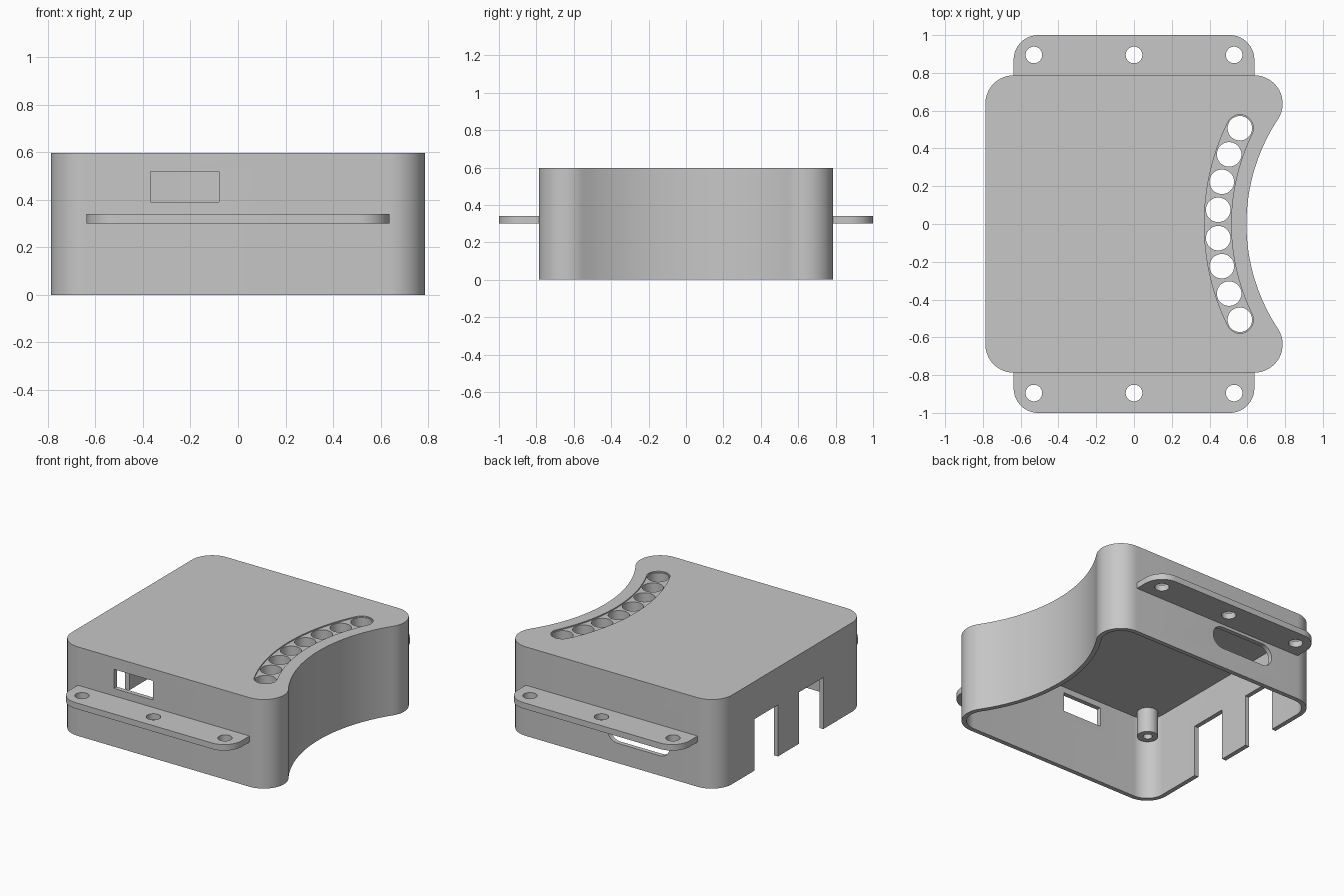
import bpy, bmesh
from math import sin, cos, radians, degrees, atan2, hypot
from mathutils import Vector

if "Cube" in bpy.data.objects:
    bpy.data.objects.remove(bpy.data.objects["Cube"])

grey = bpy.data.materials.new("plain grey")
grey.use_nodes = True
COLOUR = (0.57, 0.57, 0.57, 1)
grey.diffuse_color = COLOUR
grey.node_tree.nodes["Principled BSDF"].inputs["Base Color"].default_value = COLOUR

HALF, HEIGHT, WALL, ROOF = 0.787, 0.597, 0.03, 0.557
CORNER = 0.15
MID = HALF - CORNER            # corner arc centre
SCOOP_X = 1.6                  # centre of the concave side's arc
SCOOP_R = hypot(SCOOP_X - MID, MID) - CORNER
TANGENT = degrees(atan2(MID, SCOOP_X - MID))


def arc(cx, cy, r, start, end, n=16):
    angles = [radians(start + (end - start) * i / n) for i in range(n + 1)]
    return [(cx + r * cos(a), cy + r * sin(a)) for a in angles]


def rect(x0, x1, y0, y1):
    return [(x0, y0), (x1, y0), (x1, y1), (x0, y1)]


def circle(cx, cy, r):
    return arc(cx, cy, r, 0, 360, 40)[:-1]


def prism(name, points, lo, hi, axis="z"):
    """Extrude a flat outline along one axis."""
    place = {"x": lambda a, b, d: (d, a, b),
             "y": lambda a, b, d: (a, d, b),
             "z": lambda a, b, d: (a, b, d)}[axis]
    clean = [p for i, p in enumerate(points)
             if (Vector(p) - Vector(points[i - 1])).length > 1e-5]
    bm = bmesh.new()
    face = bm.faces.new([bm.verts.new(place(a, b, lo)) for a, b in clean])
    top = bmesh.ops.extrude_face_region(bm, geom=[face])["geom"]
    shift = Vector(place(0, 0, hi - lo))
    bmesh.ops.translate(bm, vec=shift, verts=[v for v in top if isinstance(v, bmesh.types.BMVert)])
    bmesh.ops.recalc_face_normals(bm, faces=bm.faces)
    mesh = bpy.data.meshes.new(name)
    bm.to_mesh(mesh)
    bm.free()
    mesh.materials.append(grey)
    obj = bpy.data.objects.new(name, mesh)
    bpy.context.collection.objects.link(obj)
    return obj


def combine(obj, operation, other):
    """Apply a boolean to obj and discard the other object."""
    mod = obj.modifiers.new("combine", "BOOLEAN")
    mod.operation, mod.solver, mod.object = operation, "EXACT", other
    graph = bpy.context.evaluated_depsgraph_get()
    mesh = bpy.data.meshes.new_from_object(obj.evaluated_get(graph))
    obj.modifiers.clear()
    obj.data = mesh
    bpy.data.objects.remove(other)


def cut(obj, *shape):
    combine(obj, "DIFFERENCE", prism("cutter", *shape))


def body_outline(t):
    r = CORNER - t
    return (arc(MID, MID, r, -TANGENT, 90) + arc(-MID, MID, r, 90, 180)
            + arc(-MID, -MID, r, 180, 270) + arc(MID, -MID, r, 270, 360 + TANGENT)
            + arc(SCOOP_X, 0, SCOOP_R + t, 180 + TANGENT, 180 - TANGENT, 48)[1:-1])


# Open-bottomed case with a scooped side
case = prism("case", body_outline(0), 0, HEIGHT)
cut(case, body_outline(WALL), -0.1, ROOF)

# Curved row of eight round holes: faint recess above, thick collar below
HOLE_ARC, STEP, BAND = SCOOP_R + 0.152, 7.43, 0.071
first = 180 - 3.5 * STEP
last = 180 + 3.5 * STEP


def on_arc(angle):
    a = radians(angle)
    return SCOOP_X + HOLE_ARC * cos(a), HOLE_ARC * sin(a)


band = (arc(SCOOP_X, 0, HOLE_ARC + BAND, first, last, 40)
        + arc(*on_arc(last), BAND, last, last + 180)
        + arc(SCOOP_X, 0, HOLE_ARC - BAND, last, first, 40)
        + arc(*on_arc(first), BAND, first + 180, first + 360))
combine(case, "UNION", prism("hole_collar", band, 0.48, ROOF + 0.01))
cut(case, band, HEIGHT - 0.008, HEIGHT + 0.1)
for i in range(8):
    cut(case, circle(*on_arc(first + i * STEP), 0.065), 0.4, 0.7)

# Front window, back slot and two side notches
cut(case, rect(-0.368, -0.08, 0.39, 0.518), -0.9, -0.7, "y")
slot = arc(-0.357, 0.207, 0.074, 90, 270) + arc(-0.043, 0.207, 0.074, -90, 90)
cut(case, slot, 0.7, 0.9, "y")
for y0, y1 in ((-0.33, -0.07), (0.15, 0.40)):
    cut(case, rect(y0, y1, -0.1, 0.345), -0.9, -0.7, "x")

# Mounting flanges with three screw holes each
parts = [case]
for name, side in (("front_flange", -1), ("back_flange", 1)):
    outline = ([(0.637, HALF - 0.005)] + arc(0.507, 0.87, 0.13, 0, 90)
               + arc(-0.507, 0.87, 0.13, 90, 180) + [(-0.637, HALF - 0.005)])
    flange = prism(name, [(x, y * side) for x, y in outline], 0.30, 0.34)
    for x in (-0.53, 0, 0.53):
        cut(flange, circle(x, 0.895 * side, 0.044), 0.2, 0.4)
    parts.append(flange)

# Hollow screw posts under the roof corners
for x, xname in ((-0.67, "right"), (0.67, "left")):
    for y, yname in ((-0.67, "front"), (0.67, "back")):
        post = prism(f"{yname}_{xname}_post", circle(x, y, 0.064), 0.39, ROOF + 0.01)
        cut(post, circle(x, y, 0.028), 0.3, ROOF - 0.02)
        parts.append(post)

# Smooth curved walls, keep crisp edges
bpy.ops.object.select_all(action="DESELECT")
for obj in parts:
    obj.select_set(True)
bpy.context.view_layer.objects.active = case
bpy.ops.object.shade_smooth_by_angle(angle=radians(30))
